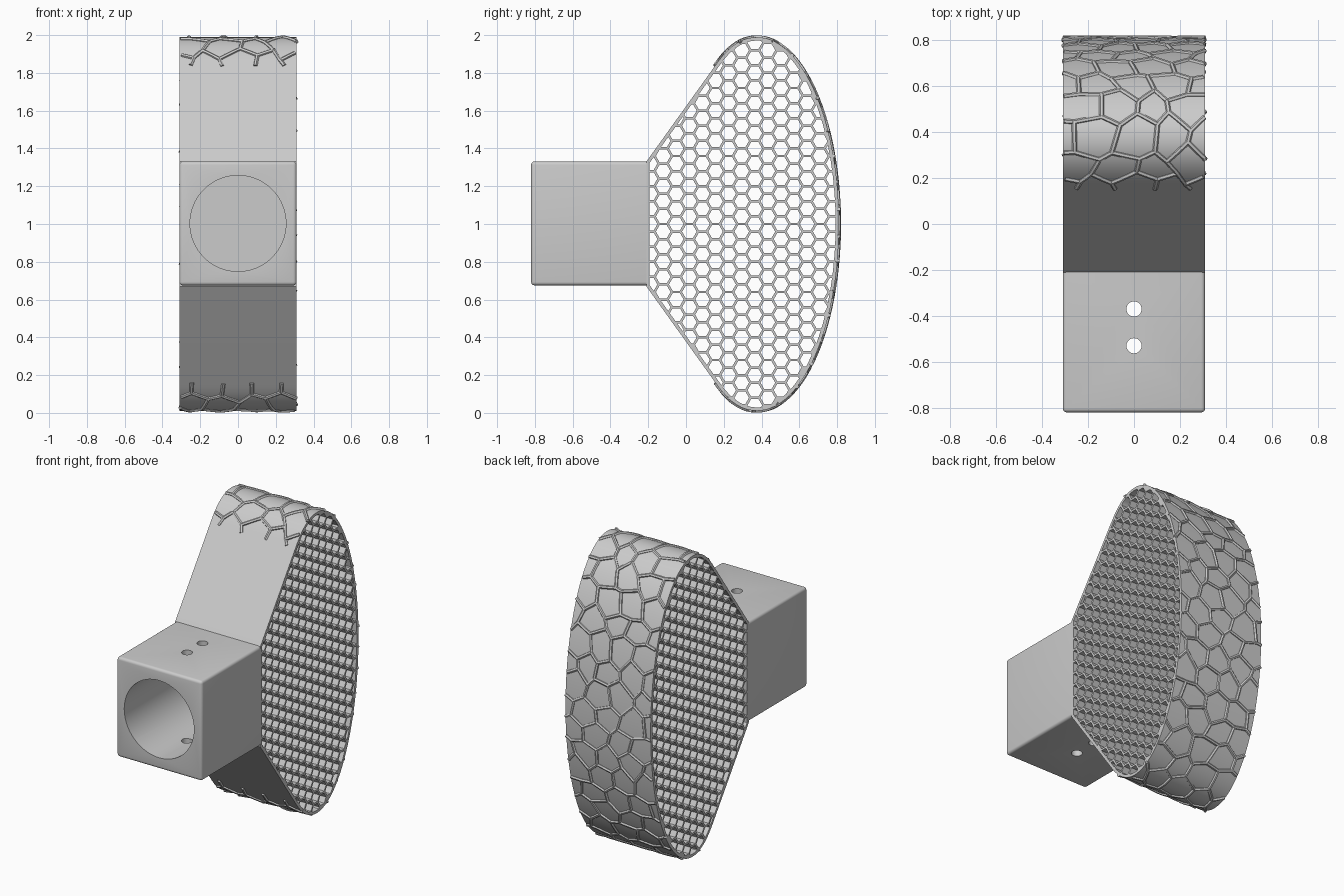
import bpy, bmesh, math, random
from mathutils import Matrix, Vector

if "Cube" in bpy.data.objects:
    bpy.data.objects.remove(bpy.data.objects["Cube"])

random.seed(4)
W = 0.31          # half width of the whole part
RIM = 0.018       # outer wall of the paddle
PITCH = 0.08      # honeycomb spacing
WALL = 0.013      # honeycomb wall


def to_mesh(curve, name, matrix=None):
    """Turn curve data into a mesh object."""
    tmp = bpy.data.objects.new("tmp", curve)
    bpy.context.collection.objects.link(tmp)
    dg = bpy.context.evaluated_depsgraph_get()
    mesh = bpy.data.meshes.new_from_object(tmp.evaluated_get(dg))
    bpy.data.objects.remove(tmp)
    if matrix:
        mesh.transform(matrix)
    ob = bpy.data.objects.new(name, mesh)
    bpy.context.collection.objects.link(ob)
    return ob


def smooth(ob, angle):
    bpy.ops.object.select_all(action='DESELECT')
    ob.select_set(True)
    bpy.context.view_layer.objects.active = ob
    bpy.ops.object.shade_smooth_by_angle(angle=math.radians(angle))


def add_poly(curve, pts, cyclic):
    sp = curve.splines.new('POLY')
    sp.points.add(len(pts) - 1)
    for p, co in zip(sp.points, pts):
        p.co = (*co, 1) if len(co) == 3 else (*co, 0, 1)
    sp.use_cyclic_u = cyclic


# Paddle outline in (y, z): straight flank, rounded shoulder, half ellipse, mirrored
a, b, c = Vector((0.17, 1.86)), Vector((0.263, 1.989)), Vector((0.375, 1.989))
half = [Vector((-0.21, 1.33))]
half += [a * (1 - t) ** 2 + b * 2 * t * (1 - t) + c * t * t for t in [i / 8 for i in range(8)]]
half += [Vector((0.375 + 0.435 * math.sin(u), 1 + 0.989 * math.cos(u)))
         for u in [i * math.pi / 72 for i in range(37)]]
outline = half + [Vector((p.x, 2 - p.y)) for p in reversed(half[:-1])]


def clip(poly, p, n, off):
    """Keep the part of a polygon on the inner side of an outline edge."""
    out = []
    for i, q in enumerate(poly):
        r = poly[i - 1]
        dq, dr = (q - p).dot(n) - off, (r - p).dot(n) - off
        if dq * dr < 0:
            out.append(r.lerp(q, dr / (dr - dq)))
        if dq >= 0:
            out.append(q)
    return out


planes = []
for i, p in enumerate(outline):
    d = (p - outline[i - 1]).normalized()
    planes.append((p, Vector((d.y, -d.x))))


def area(poly):
    return abs(sum(poly[i - 1].cross(poly[i]) for i in range(len(poly)))) / 2


# Honeycomb paddle: outline with clipped hexagon holes, extruded across x
cu = bpy.data.curves.new("honeycomb", 'CURVE')
cu.dimensions, cu.fill_mode, cu.extrude = '2D', 'BOTH', W
add_poly(cu, outline, True)
R = (PITCH - WALL) / math.sqrt(3)
for i in range(-1, 17):
    for j in range(-14, 15):
        ctr = Vector((-0.19 + i * PITCH * 0.866, 1 + (j + 0.5 * (i % 2)) * PITCH))
        hexa = [ctr + Vector((math.cos(k * math.pi / 3), math.sin(k * math.pi / 3))) * R
                for k in range(6)]
        for p, n in planes:
            if hexa:
                hexa = clip(hexa, p, n, RIM)
        if len(hexa) > 2 and area(hexa) > 0.0003:
            add_poly(cu, hexa, True)
paddle = to_mesh(cu, "honeycomb_paddle",
                 Matrix(((0, 0, 1, 0), (1, 0, 0, 0), (0, 1, 0, 0), (0, 0, 0, 1))))
smooth(paddle, 25)

# Raised irregular cell ribs wrapped around the curved rim
lengths = [0.0]
for p, q in zip(outline, outline[1:]):
    lengths.append(lengths[-1] + (q - p).length)


def on_rim(x, s):
    for i in range(len(outline) - 1):
        if s <= lengths[i + 1]:
            break
    q = outline[i].lerp(outline[i + 1], (s - lengths[i]) / (lengths[i + 1] - lengths[i]))
    return (x, q.x, q.y)


s0 = lengths[1] - 0.03
s1 = lengths[-1] - s0
CELL = 0.165
corners, edges = {}, set()
for row in range(-1, 24):
    for col in range(-3, 4):
        keys = []
        for k in range(6):
            t = math.radians(30 + 60 * k)
            x = (col + 0.5 * (row % 2)) * CELL + math.cos(t) * CELL / 1.732
            s = s0 + row * CELL * 0.866 + math.sin(t) * CELL / 1.732
            key = (round(x * 200), round(s * 200))
            key = next((m for m in corners if abs(m[0] - key[0]) + abs(m[1] - key[1]) < 4), key)
            if key not in corners:
                corners[key] = Vector((x + random.uniform(-.025, .025), s + random.uniform(-.025, .025)))
            keys.append(key)
        edges.update(tuple(sorted((keys[k - 1], keys[k]))) for k in range(6))

ribs = bpy.data.curves.new("ribs", 'CURVE')
ribs.dimensions, ribs.bevel_depth, ribs.bevel_resolution = '3D', 0.011, 1
ribs.use_fill_caps = True
for e in sorted(edges):
    p, q = corners[e[0]], corners[e[1]]
    pts = [p.lerp(q, t / 10) for t in range(11)]
    pts = [v for v in pts if abs(v.x) <= W and s0 <= v.y <= s1]
    if len(pts) > 1:
        add_poly(ribs, [on_rim(*v) for v in pts], False)
smooth(to_mesh(ribs, "rim_cell_ribs"), 50)

# Socket block with rounded front and side edges
bm = bmesh.new()
bmesh.ops.create_cube(bm, size=1, matrix=Matrix.Translation((0, -0.51, 1.003))
                      @ Matrix.Diagonal((2 * W, 0.62, 0.656, 1)))
soft = [e for e in bm.edges if any(v.co.y < -0.5 for v in e.verts)]
bmesh.ops.bevel(bm, geom=soft, offset=0.018, segments=4, profile=0.5, affect='EDGES')
me = bpy.data.meshes.new("socket_block")
bm.to_mesh(me)
block = bpy.data.objects.new("socket_block", me)
bpy.context.collection.objects.link(block)


def drill(name, r, depth, loc, rot, sides):
    bpy.ops.mesh.primitive_cylinder_add(vertices=sides, radius=r, depth=depth, location=loc, rotation=rot)
    cut = bpy.context.object
    cut.name, cut.hide_render = name, True
    cut.hide_set(True)
    mod = block.modifiers.new(name, 'BOOLEAN')
    mod.object, mod.operation, mod.solver = cut, 'DIFFERENCE', 'EXACT'
    return cut


# Round socket bore and two vertical screw holes
cuts = [drill("bore_cutter", 0.254, 0.7, (0, -0.6, 1.003), (math.pi / 2, 0, 0), 64)]
for y in (-0.37, -0.53):
    cuts.append(drill("screw_hole_cutter", 0.033, 1, (0, y, 1), (0, 0, 0), 32))
bpy.context.view_layer.update()
mesh = bpy.data.meshes.new_from_object(block.evaluated_get(bpy.context.evaluated_depsgraph_get()))
block.modifiers.clear()
block.data = mesh
for c in cuts:
    bpy.data.objects.remove(c)
smooth(block, 30)
